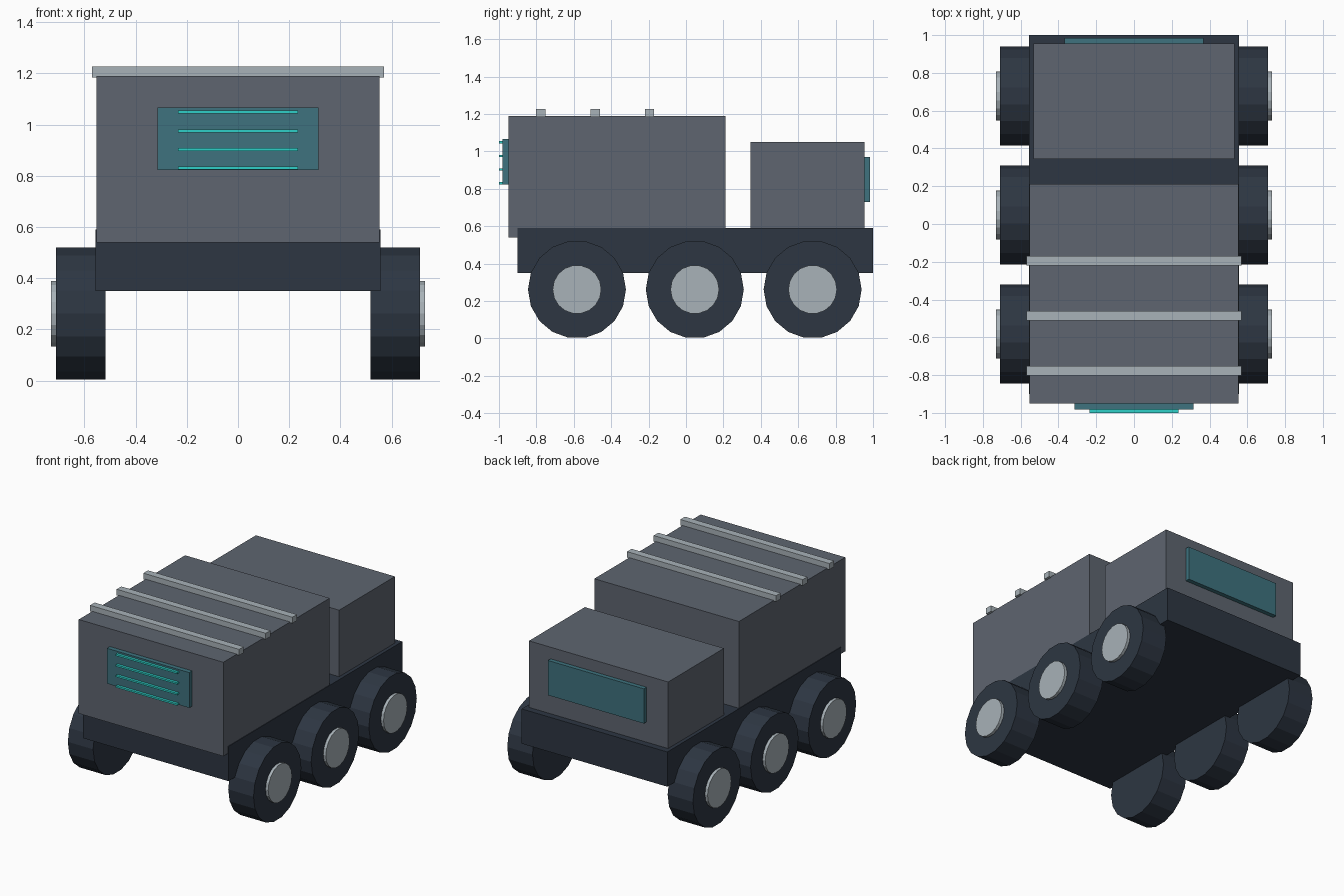
import bpy
from math import pi

if "Cube" in bpy.data.objects:
    bpy.data.objects.remove(bpy.data.objects["Cube"])


def material(name, rgb):
    """Flat material from 0-255 sRGB values, stored as linear."""
    linear = [((c / 255 + 0.055) / 1.055) ** 2.4 for c in rgb]
    mat = bpy.data.materials.new(name)
    mat.use_nodes = True
    mat.diffuse_color = (*linear, 1)
    mat.node_tree.nodes["Principled BSDF"].inputs["Base Color"].default_value = (*linear, 1)
    return mat


body_grey = material("body grey", (94, 101, 112))
dark_slate = material("dark slate", (45, 54, 66))
pale_metal = material("pale metal", (168, 178, 184))
teal_glass = material("teal glass", (62, 114, 126))
bright_teal = material("bright teal", (46, 208, 200))


def box(name, half_width, y, z, mat):
    """Box centred on x = 0, spanning the y and z ranges."""
    bpy.ops.mesh.primitive_cube_add(size=1, location=(0, sum(y) / 2, sum(z) / 2))
    obj = bpy.context.object
    obj.name = name
    obj.scale = (2 * half_width, y[1] - y[0], z[1] - z[0])
    bpy.ops.object.transform_apply(location=False, rotation=False)
    obj.data.materials.append(mat)


def disc(name, radius, x, y, z, mat, side):
    """Low-poly cylinder along x, spanning the x range on one side."""
    bpy.ops.mesh.primitive_cylinder_add(
        vertices=18, radius=radius, depth=x[1] - x[0],
        location=(side * sum(x) / 2, y, z), rotation=(0, pi / 2, 0))
    obj = bpy.context.object
    obj.name = name
    obj.data.materials.append(mat)


# Hull
box("chassis", 0.557, (-0.9, 1.0), (0.35, 0.59), dark_slate)
box("front_body", 0.553, (-0.95, 0.212), (0.54, 1.19), body_grey)
box("rear_body", 0.532, (0.345, 0.955), (0.57, 1.05), body_grey)

# Front panel with slats, and rear window
box("front_panel", 0.315, (-0.982, -0.94), (0.823, 1.067), teal_glass)
for i in range(4):
    z = 0.83 + i * 0.073
    box(f"panel_slat_{i + 1}", 0.235, (-1.0, -0.97), (z - 0.006, z + 0.006), bright_teal)
box("rear_window", 0.367, (0.945, 0.985), (0.73, 0.97), teal_glass)

# Roof bars
for i in range(3):
    y = -0.777 + i * 0.291
    box(f"roof_bar_{i + 1}", 0.57, (y - 0.025, y + 0.025), (1.185, 1.227), pale_metal)

# Wheels and hubs
for side, label in ((1, "left"), (-1, "right")):
    for i in range(3):
        y = -0.583 + i * 0.63
        disc(f"{label}_wheel_{i + 1}", 0.262, (0.517, 0.71), y, 0.262, dark_slate, side)
        disc(f"{label}_hub_{i + 1}", 0.13, (0.66, 0.73), y, 0.262, pale_metal, side)
